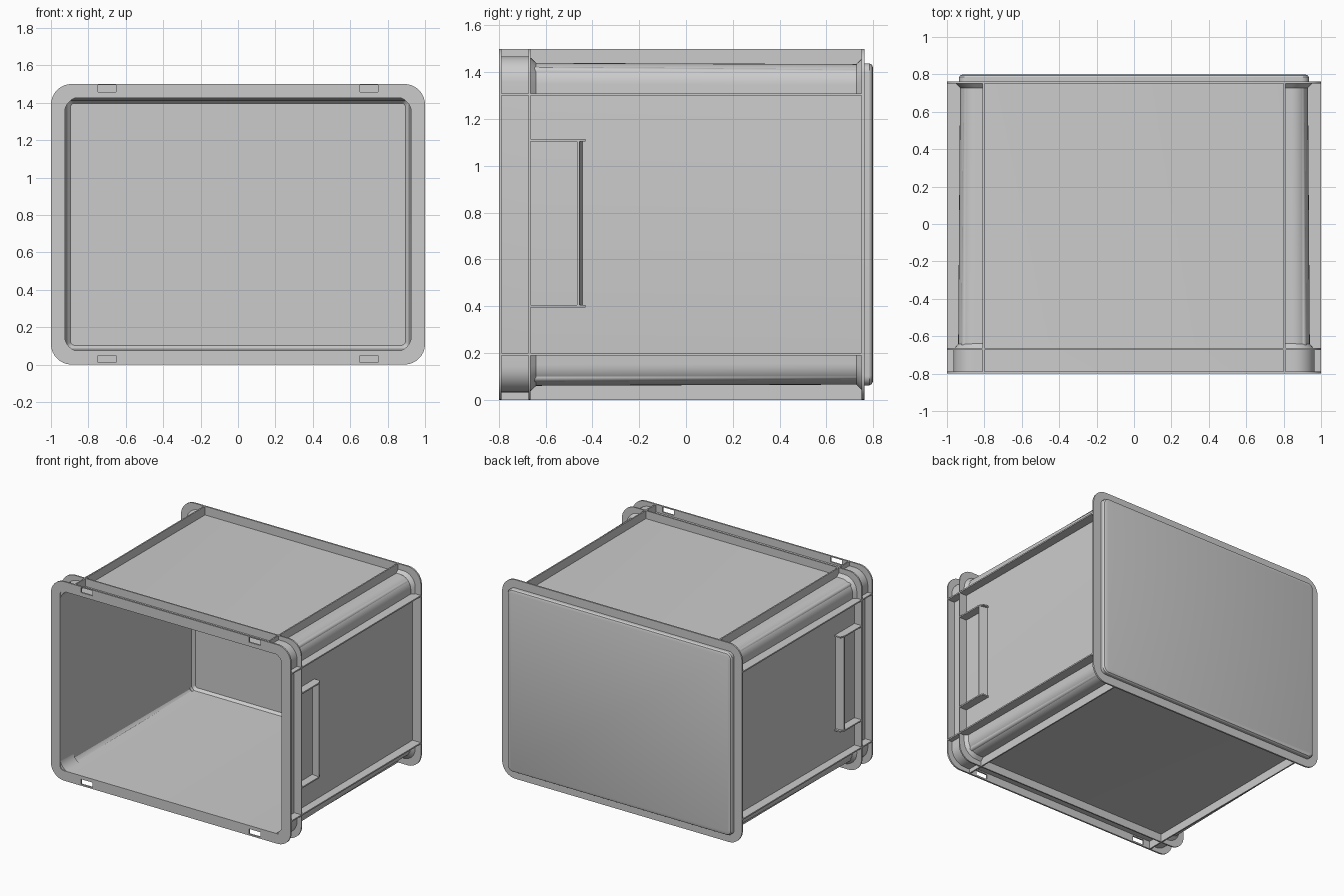
import bpy, bmesh, math

if "Cube" in bpy.data.objects:
    bpy.data.objects.remove(bpy.data.objects["Cube"])

CZ = 0.75   # height of the crate's centre line


def finish(name, bm):
    bmesh.ops.recalc_face_normals(bm, faces=bm.faces)
    me = bpy.data.meshes.new(name)
    bm.to_mesh(me)
    bm.free()
    ob = bpy.data.objects.new(name, me)
    bpy.context.collection.objects.link(ob)
    return ob


def arc(cx, cz, r, start, n=8):
    return [(cx + r * math.cos(math.radians(start + 90 * i / n)),
             cz + r * math.sin(math.radians(start + 90 * i / n))) for i in range(n + 1)]


def rounded(hx, hz, r):
    pts = []
    for sx, sz, a in ((1, 1, 0), (-1, 1, 90), (-1, -1, 180), (1, -1, 270)):
        pts += arc(sx * (hx - r), sz * (hz - r), r, a)
    return pts


def loft(name, stations, closed=False):
    """Skin a list of (y, xz outline) sections."""
    bm = bmesh.new()
    rings = [[bm.verts.new((x, y, z + CZ)) for x, z in pts] for y, pts in stations]
    n = len(rings[0])
    pairs = list(zip(rings, rings[1:]))
    if closed:
        pairs.append((rings[-1], rings[0]))
    else:
        bm.faces.new(rings[0])
        bm.faces.new(rings[-1])
    for a, b in pairs:
        for i in range(n):
            j = (i + 1) % n
            bm.faces.new((a[i], a[j], b[j], b[i]))
    return finish(name, bm)


def prism(name, pts, z0, z1):
    """Extrude an xy outline between two heights."""
    bm = bmesh.new()
    f = bm.faces.new([bm.verts.new((x, y, z0)) for x, y in pts])
    ext = bmesh.ops.extrude_face_region(bm, geom=[f])["geom"]
    bmesh.ops.translate(bm, vec=(0, 0, z1 - z0),
                        verts=[v for v in ext if isinstance(v, bmesh.types.BMVert)])
    return finish(name, bm)


def box(name, x0, x1, y0, y1, z0, z1):
    return prism(name, [(x0, y0), (x1, y0), (x1, y1), (x0, y1)], z0, z1)


def flange(name, y0, y1, ix, iz):
    outer, inner = rounded(1.0, 0.75, 0.11), rounded(ix, iz, 0.03)
    return loft(name, [(y0, outer), (y1, outer), (y1, inner), (y0, inner)], closed=True)


# Crate shell: raised base, tapered outside, open front, inside and floor
loft("crate_shell", [
    (0.80, rounded(0.915, 0.668, 0.03)),
    (0.795, rounded(0.929, 0.682, 0.038)),
    (0.785, rounded(0.935, 0.688, 0.04)),
    (0.76, rounded(0.935, 0.688, 0.04)),
    (0.755, rounded(0.930, 0.685, 0.09)),
    (-0.64, rounded(0.940, 0.690, 0.09)),
    (-0.795, rounded(0.943, 0.692, 0.09)),
    (-0.80, rounded(0.925, 0.675, 0.02)),
    (0.75, rounded(0.912, 0.663, 0.02)),
    (0.77, rounded(0.895, 0.647, 0.02)),
])

# Thin flanges around front, behind the front, and at the base
front = flange("front_rim", -0.80, -0.788, 0.925, 0.675)
flange("second_rim", -0.674, -0.664, 0.93, 0.68)
flange("base_rim", 0.75, 0.762, 0.92, 0.672)

# Latch slots in the front rim
for sx in (-1, 1):
    for z in (0.03, 1.475):
        cutter = box("slot_cutter", sx * 0.70 - 0.048, sx * 0.70 + 0.048,
                     -0.82, -0.77, z - 0.019, z + 0.019)
        cutter.hide_render = True
        mod = front.modifiers.new("slot", 'BOOLEAN')
        mod.operation, mod.solver, mod.object = 'DIFFERENCE', 'EXACT', cutter
        bpy.context.view_layer.objects.active = front
        bpy.ops.object.modifier_apply(modifier=mod.name)
        bpy.data.objects.remove(cutter)


# Thickened corners that flare into the flanges
def corner(sx, sz, hx, hz, r):
    outer = [(0.805, hz)] + arc(hx - r, hz - r, r, 0)[::-1] + [(hx, 0.555)]
    inner = [(0.928, 0.555)] + arc(0.838, 0.592, 0.09, 0) + [(0.805, 0.682)]
    return [(sx * x, sz * z) for x, z in outer + inner]


for sx in (-1, 1):
    for sz in (-1, 1):
        big = corner(sx, sz, 0.965, 0.718, 0.11)
        small = corner(sx, sz, 0.939, 0.690, 0.09)
        loft("front_corner", [(-0.795, big), (-0.67, big), (-0.64, small)])
        back = corner(sx, sz, 0.96, 0.713, 0.10)
        loft("back_corner", [(0.757, back), (0.728, corner(sx, sz, 0.931, 0.686, 0.09))])

T = 0.005   # half rib thickness
for sx in (-1, 1):
    # Long ribs on the sides, top and underside
    for sz in (-1, 1):
        zc = CZ + sz * 0.555
        box("side_rib", sx * 0.927, sx * 1.0, -0.795, 0.757, zc - T, zc + T)
        xc = sx * 0.805
        box("flat_rib", xc - T, xc + T, -0.795, 0.757,
            CZ + sz * 0.678, CZ + sz * 0.75)
    # Hand grip: two end plates and a sloping bar
    for z in (0.40, 1.11):
        prism("grip_end", [(sx * 0.93, -0.67), (sx * 1.0, -0.67), (sx * 1.0, -0.465),
                           (sx * 0.985, -0.43), (sx * 0.93, -0.43)], z - T, z + T)
    prism("grip_bar", [(sx * 0.93, -0.44), (sx * 1.0, -0.456),
                       (sx * 1.0, -0.466), (sx * 0.93, -0.452)], 0.40, 1.11)

# Smooth the curves, keep the edges sharp
for ob in bpy.context.scene.objects:
    ob.select_set(True)
    bpy.context.view_layer.objects.active = ob
bpy.ops.object.shade_smooth_by_angle(angle=math.radians(30))
